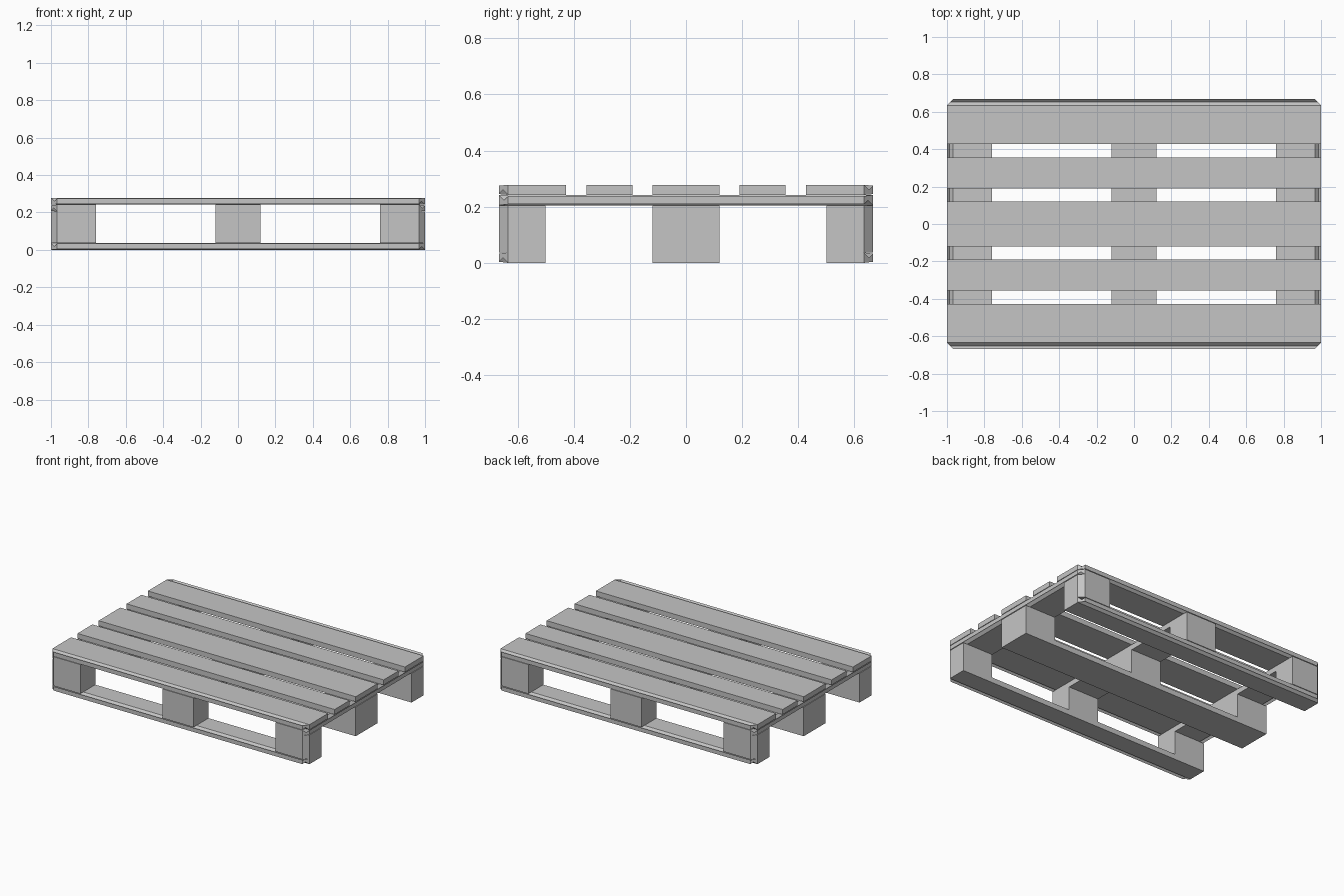
import bpy
import bmesh

# Remove the default cube
cube = bpy.data.objects.get("Cube")
if cube:
    bpy.data.objects.remove(cube, do_unlink=True)

# Overall sizes: half length, half width, corner cut, layer heights
HALF_X, HALF_Y, CUT = 1.0, 0.667, 0.033
BASE, BEAM, DECK, TOP = 0.037, 0.205, 0.242, 0.278

GREY = (0.56, 0.56, 0.56, 1)
grey = bpy.data.materials.new("plain grey")
grey.use_nodes = True
grey.diffuse_color = GREY
grey.node_tree.nodes["Principled BSDF"].inputs["Base Color"].default_value = GREY


def outer_corner(edge):
    """True for an upright edge on one of the four outer corners."""
    return all(abs(abs(v.co.x) - HALF_X) < 1e-4 and abs(abs(v.co.y) - HALF_Y) < 1e-4
               for v in edge.verts)


def plank(name, xs, ys, zs):
    """A box between the given limits, its outer corners cut at 45 degrees."""
    bm = bmesh.new()
    bmesh.ops.create_cube(bm, size=1)
    for v in bm.verts:
        v.co = [lim[0] if c < 0 else lim[1] for c, lim in zip(v.co, (xs, ys, zs))]
    corners = [e for e in bm.edges if outer_corner(e)]
    if corners:
        bmesh.ops.bevel(bm, geom=corners, offset=CUT, segments=1, affect='EDGES')
    bmesh.ops.recalc_face_normals(bm, faces=bm.faces)
    mesh = bpy.data.meshes.new(name)
    bm.to_mesh(mesh)
    bm.free()
    mesh.materials.append(grey)
    obj = bpy.data.objects.new(name, mesh)
    bpy.context.collection.objects.link(obj)
    return obj


full_x, full_y = (-HALF_X, HALF_X), (-HALF_Y, HALF_Y)
columns = {"right": (-HALF_X, -0.76), "middle": (-0.12, 0.12), "left": (0.76, HALF_X)}
rows = {"front": (-HALF_Y, -0.5), "centre": (-0.12, 0.12), "back": (0.5, HALF_Y)}
deck = {"front": (-HALF_Y, -0.427), "inner_front": (-0.355, -0.19),
        "centre": (-0.12, 0.12),
        "inner_back": (0.19, 0.355), "back": (0.427, HALF_Y)}

# Bottom boards with three blocks on each
for row, ys in rows.items():
    plank(f"{row}_bottom_board", full_x, ys, (0, BASE))
    for column, xs in columns.items():
        plank(f"{row}_{column}_block", xs, ys, (BASE, BEAM))

# Cross boards over the blocks
for column, xs in columns.items():
    plank(f"{column}_cross_board", xs, full_y, (BEAM, DECK))

# Deck boards
for row, ys in deck.items():
    plank(f"{row}_deck_board", full_x, ys, (DECK, TOP))
